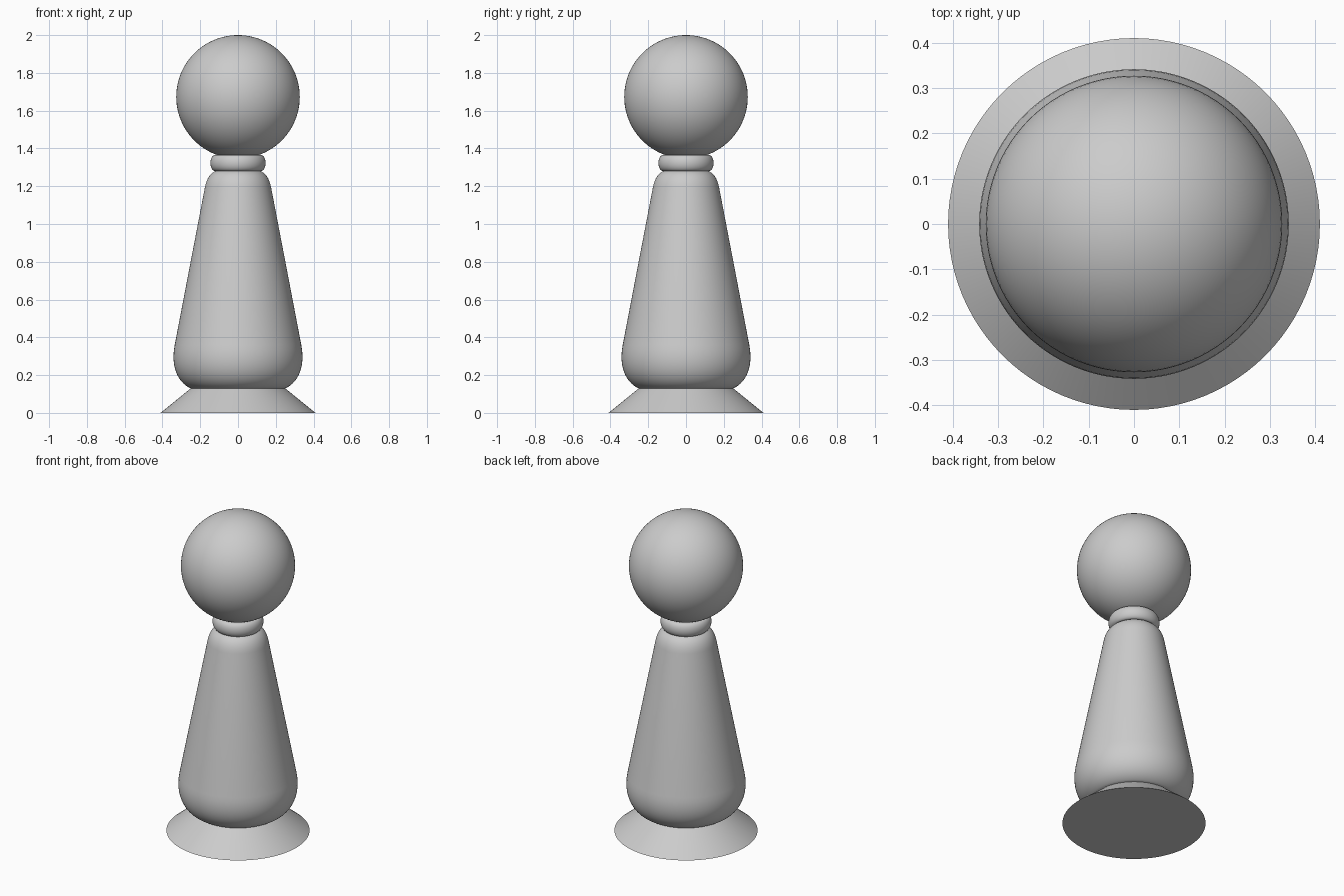
import bpy, bmesh, math
from mathutils import Vector
from mathutils.geometry import interpolate_bezier

if "Cube" in bpy.data.objects:
    bpy.data.objects.remove(bpy.data.objects["Cube"])

SIDES = 96


def lathe(name, profile, smooth_angle=30):
    """Spin an (r, z) profile around z, closing both ends with flat caps."""
    bm = bmesh.new()
    rings = []
    for r, z in profile:
        rings.append([bm.verts.new((r * math.cos(2 * math.pi * i / SIDES),
                                    r * math.sin(2 * math.pi * i / SIDES), z))
                      for i in range(SIDES)])
    for low, high in zip(rings, rings[1:]):
        for i in range(SIDES):
            j = (i + 1) % SIDES
            bm.faces.new((low[i], low[j], high[j], high[i]))
    bm.faces.new(rings[0][::-1])
    bm.faces.new(rings[-1])
    me = bpy.data.meshes.new(name)
    bm.to_mesh(me)
    bm.free()
    ob = bpy.data.objects.new(name, me)
    bpy.context.collection.objects.link(ob)
    smooth(ob, smooth_angle)


def smooth(ob, angle):
    bpy.ops.object.select_all(action='DESELECT')
    ob.select_set(True)
    bpy.context.view_layer.objects.active = ob
    bpy.ops.object.shade_smooth_by_angle(angle=math.radians(angle))


def bezier(a, b, c, d, n=14):
    pts = [Vector((r, 0, z)) for r, z in (a, b, c, d)]
    return [(p.x, p.z) for p in interpolate_bezier(*pts, n)]


# Flared foot
lathe("foot", [(0.41, 0), (0.25, 0.13)])

# Tapered body: rounded belly, straight flank, rounded shoulder
belly = bezier((0.25, 0.13), (0.31, 0.155), (0.36, 0.235), (0.335, 0.36))
shoulder = bezier((0.175, 1.195), (0.166, 1.24), (0.147, 1.268), (0.12, 1.28))
lathe("body", belly + shoulder)

# Rounded collar
collar = [(0.12 + 0.026 * math.cos(t), 1.323 + 0.043 * math.sin(t))
          for t in (math.pi * (i / 16 - 0.5) for i in range(17))]
lathe("collar", collar)

# Ball head
bpy.ops.mesh.primitive_uv_sphere_add(segments=SIDES, ring_count=48,
                                     radius=0.327, location=(0, 0, 1.673))
head = bpy.context.object
head.name = "head"
smooth(head, 30)
